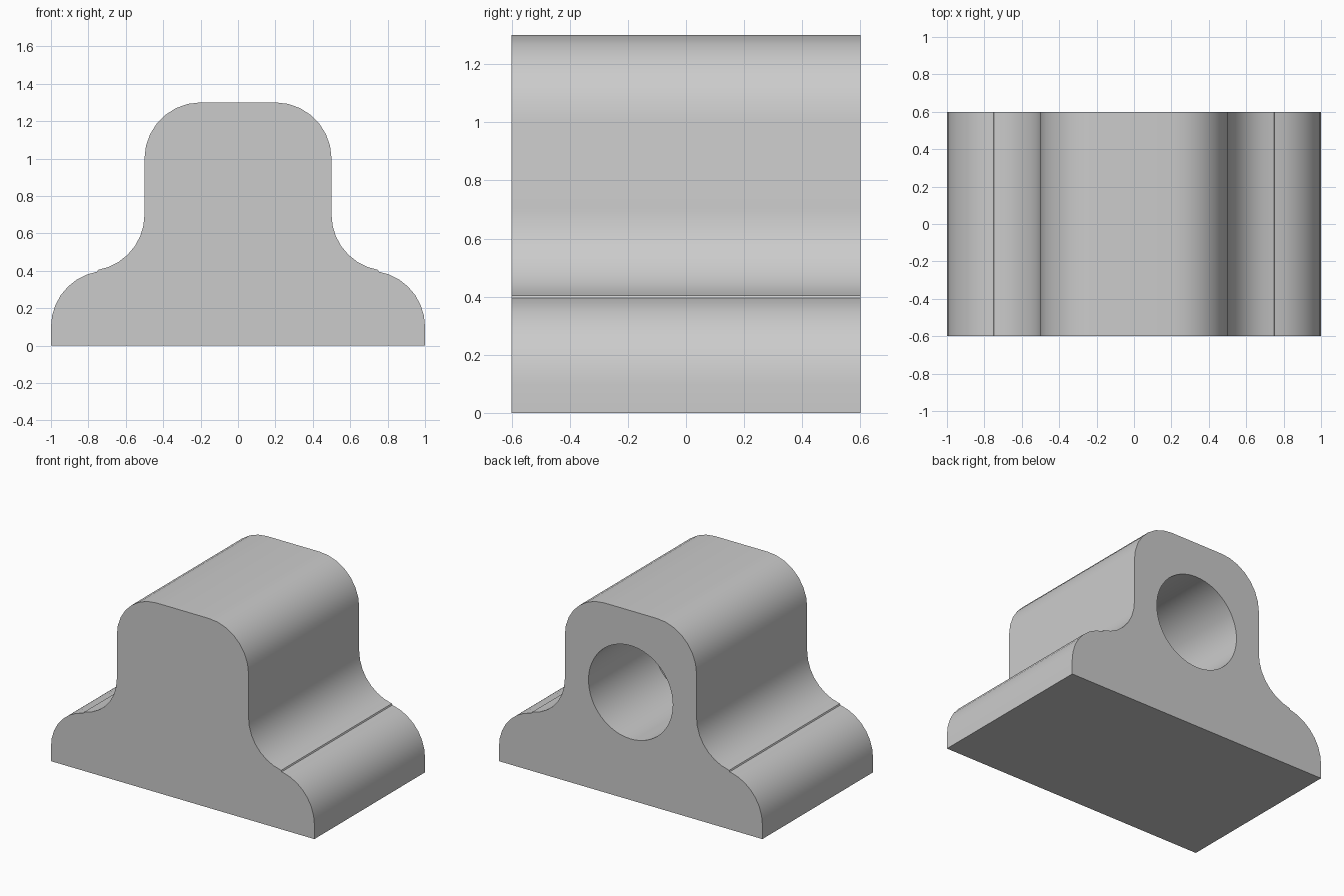
import bpy
import bmesh
from math import sin, cos, pi, radians
from mathutils import Matrix

cube = bpy.data.objects.get("Cube")
if cube:
    bpy.data.objects.remove(cube, do_unlink=True)

HALF_DEPTH = 0.6
FILLET = 0.3
STEPS = 7
HOLE_RADIUS, HOLE_DEPTH, HOLE_Z = 0.32, 0.7, 0.74

# Plain grey for the whole block
grey = bpy.data.materials.new("plain_grey")
grey.use_nodes = True
grey.diffuse_color = (0.6, 0.6, 0.6, 1)
grey.node_tree.nodes["Principled BSDF"].inputs["Base Color"].default_value = (0.6, 0.6, 0.6, 1)


def arc(cx, cz, start, end):
    """Points of a fillet arc in the x-z plane, angles in degrees."""
    angles = [radians(start + (end - start) * i / STEPS) for i in range(STEPS + 1)]
    return [(cx + FILLET * cos(a), cz + FILLET * sin(a)) for a in angles]


def make_object(name, bm):
    bmesh.ops.recalc_face_normals(bm, faces=bm.faces)
    mesh = bpy.data.meshes.new(name)
    bm.to_mesh(mesh)
    bm.free()
    mesh.materials.append(grey)
    obj = bpy.data.objects.new(name, mesh)
    bpy.context.collection.objects.link(obj)
    return obj


# Block: half profile with foot, neck and top fillets, mirrored and extruded
half = [(1, 0)]
half += arc(0.7, 0.1, 0, 80)
half += arc(0.8, 0.7, 260, 180)
half += arc(0.2, 1.0, 0, 90)
profile = half + [(-x, z) for x, z in reversed(half)]

bm = bmesh.new()
face = bm.faces.new([bm.verts.new((x, -HALF_DEPTH, z)) for x, z in profile])
extruded = bmesh.ops.extrude_face_region(bm, geom=[face], use_keep_orig=True)
moved = [v for v in extruded["geom"] if isinstance(v, bmesh.types.BMVert)]
bmesh.ops.translate(bm, verts=moved, vec=(0, 2 * HALF_DEPTH, 0))
block = make_object("bearing_block", bm)

# Blind round bore entering from the back
overshoot = 0.1
bm = bmesh.new()
placement = Matrix.Translation((0, HALF_DEPTH + (overshoot - HOLE_DEPTH) / 2, HOLE_Z))
bmesh.ops.create_cone(bm, cap_ends=True, segments=64, radius1=HOLE_RADIUS,
                      radius2=HOLE_RADIUS, depth=HOLE_DEPTH + overshoot,
                      matrix=placement @ Matrix.Rotation(pi / 2, 4, "X"))
cutter = make_object("bore_cutter", bm)
cutter.hide_render = True

cut = block.modifiers.new("bore", "BOOLEAN")
cut.operation = "DIFFERENCE"
cut.solver = "EXACT"
cut.object = cutter

bpy.ops.object.select_all(action="DESELECT")
block.select_set(True)
bpy.context.view_layer.objects.active = block
bpy.ops.object.modifier_apply(modifier=cut.name)
bpy.data.objects.remove(cutter, do_unlink=True)

# Smooth fillets and bore wall, crisp end faces
bpy.ops.object.shade_smooth_by_angle(angle=radians(30))
